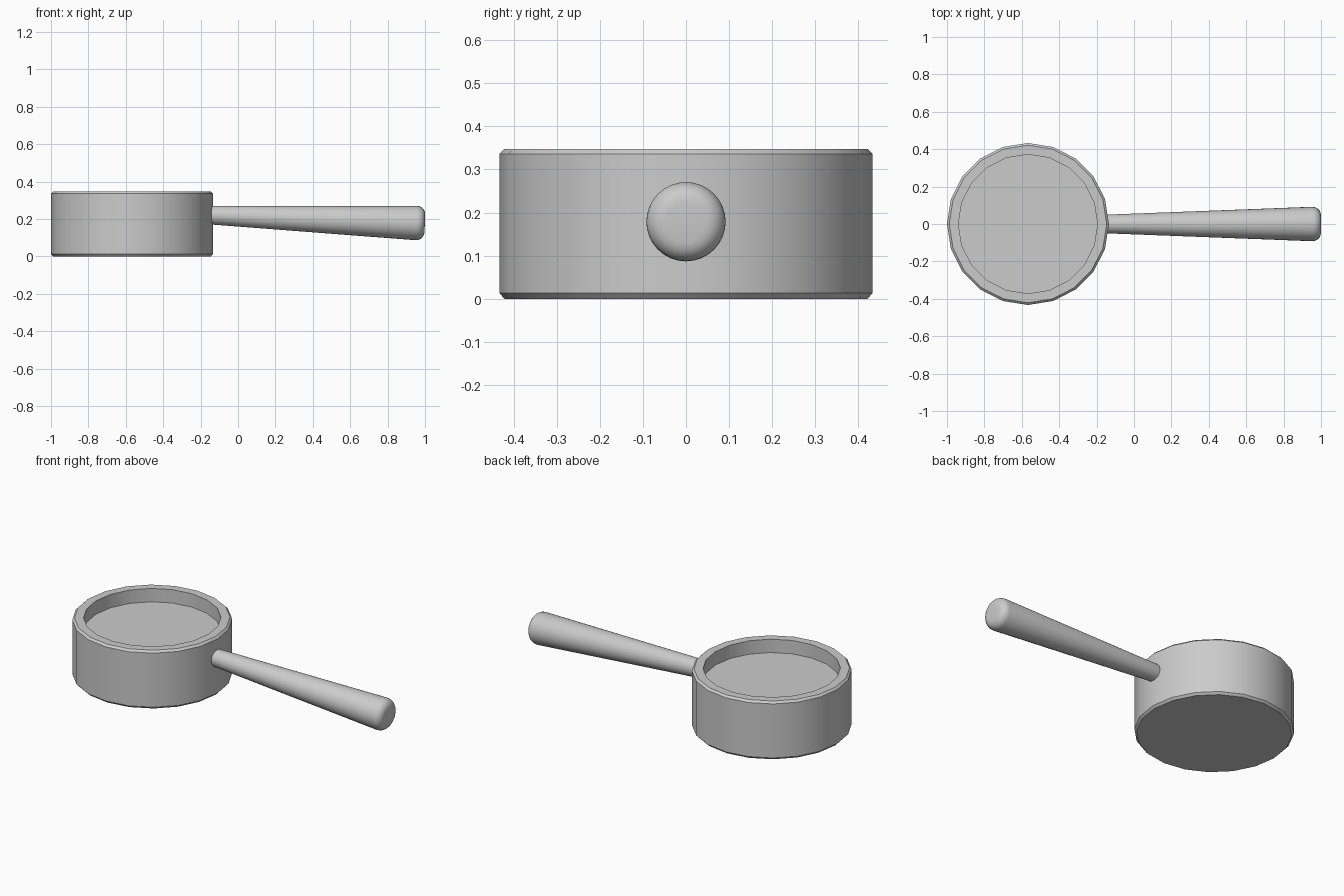
import bpy, bmesh, math
from mathutils import Matrix

if "Cube" in bpy.data.objects:
    bpy.data.objects.remove(bpy.data.objects["Cube"])


def lathe(name, profile, sides, matrix):
    """Revolve (radius, height) points about z, closing both ends with a flat face."""
    bm = bmesh.new()
    rings = [[bm.verts.new((r * math.cos(2 * math.pi * i / sides),
                            r * math.sin(2 * math.pi * i / sides), z))
              for i in range(sides)] for r, z in profile]
    for a, b in zip(rings, rings[1:]):
        for i in range(sides):
            j = (i + 1) % sides
            bm.faces.new((a[i], a[j], b[j], b[i]))
    bm.faces.new(rings[0][::-1])
    bm.faces.new(rings[-1])
    bmesh.ops.recalc_face_normals(bm, faces=bm.faces)
    bm.transform(matrix)
    mesh = bpy.data.meshes.new(name)
    bm.to_mesh(mesh)
    bm.free()
    obj = bpy.data.objects.new(name, mesh)
    bpy.context.collection.objects.link(obj)
    bpy.ops.object.select_all(action='DESELECT')
    obj.select_set(True)
    bpy.context.view_layer.objects.active = obj
    bpy.ops.object.shade_smooth_by_angle(angle=math.radians(30))
    return obj


# Pan body: chamfered outer wall, flat rim and shallow recessed floor
lathe("pan_body",
      [(0.421, 0), (0.433, 0.013), (0.433, 0.336), (0.421, 0.348),
       (0.372, 0.348), (0.372, 0.268)],
      20, Matrix.Translation((-0.567, 0, 0)))

# Handle: tapered rod, drooping slightly, with a rounded end
length, end_r, round_r = 1.17, 0.092, 0.045
profile = [(0.049, 0)]
for k in range(6):
    a = math.radians(90 * k / 5)
    profile.append((end_r - round_r * (1 - math.cos(a)),
                    length - round_r * (1 - math.sin(a))))
droop = math.atan2(0.045, length)
lathe("handle", profile, 32,
      Matrix.Translation((-0.17, 0, 0.222)) @ Matrix.Rotation(math.pi / 2 + droop, 4, 'Y'))
